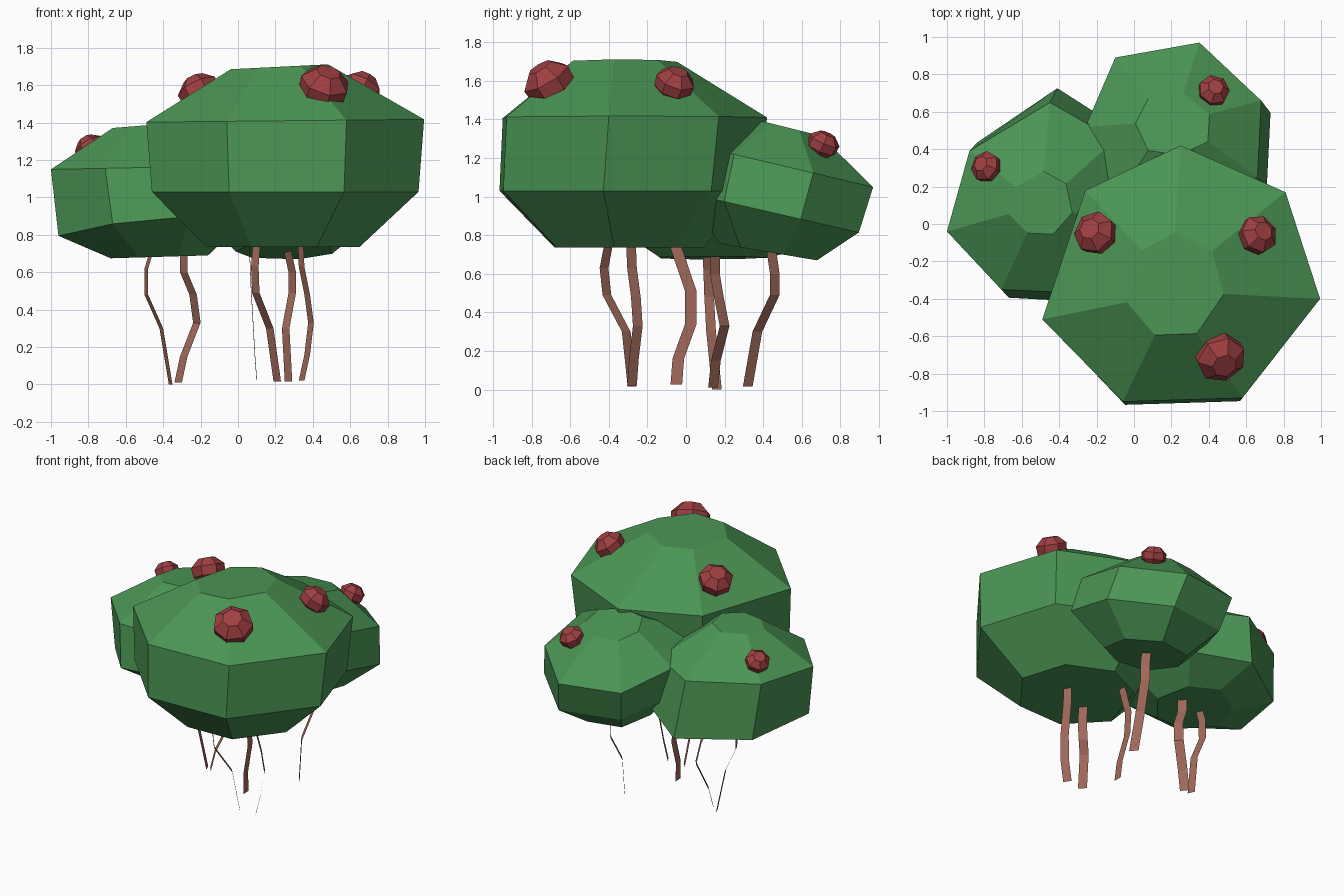
import bpy, bmesh, math
from mathutils import Vector


def material(name, rgb):
    m = bpy.data.materials.new(name)
    m.diffuse_color = (*rgb, 1)
    return m


GREEN = material("leaf_green", (0.07, 0.30, 0.09))
RED = material("berry_red", (0.35, 0.05, 0.055))
BROWN = material("bark_brown", (0.35, 0.14, 0.10))


def add_object(name, bm, mat):
    mesh = bpy.data.meshes.new(name)
    bm.to_mesh(mesh)
    bm.free()
    mesh.materials.append(mat)
    obj = bpy.data.objects.new(name, mesh)
    bpy.context.collection.objects.link(obj)
    return obj


def ring_solid(name, rings, mat):
    """Closed faceted solid through a stack of rings, bottom to top."""
    bm = bmesh.new()
    loops = [[bm.verts.new(p) for p in ring] for ring in rings]
    n = len(loops[0])
    for low, high in zip(loops, loops[1:]):
        for i in range(n):
            j = (i + 1) % n
            bm.faces.new((low[i], low[j], high[j], high[i]))
    bm.faces.new(loops[0][::-1])
    bm.faces.new(loops[-1])
    bmesh.ops.recalc_face_normals(bm, faces=bm.faces)
    return add_object(name, bm, mat)


def foliage(name, centre, corners, levels):
    """Each level: x scale, y scale, x shift, y shift, height, x slope, y slope."""
    cx, cy = centre
    rings = []
    for sx, sy, ox, oy, z, tx, ty in levels:
        ring = []
        for x, y in corners:
            dx, dy = (x - cx) * sx + ox, (y - cy) * sy + oy
            ring.append((cx + dx, cy + dy, z + tx * dx + ty * dy))
        rings.append(ring)
    ring_solid(name, rings, GREEN)


def berry(name, centre, normal, radius):
    rot = Vector(normal).to_track_quat('Z', 'Y')
    rings = []
    for h, s in ((-0.75, 0.5), (-0.3, 0.95), (0.25, 1.0), (0.72, 0.5)):
        ring = []
        for i in range(7):
            a = math.tau * i / 7
            p = Vector((s * math.cos(a), s * math.sin(a), h)) * radius
            ring.append(Vector(centre) + rot @ p)
        rings.append(ring)
    ring_solid(name, rings, RED)


def stem(name, path, width):
    """Flat ribbon; width is its x and y extent."""
    half = Vector((width[0] / 2, -width[1] / 2, 0))
    bm = bmesh.new()
    rows = [(bm.verts.new(Vector(p) - half), bm.verts.new(Vector(p) + half)) for p in path]
    for a, b in zip(rows, rows[1:]):
        bm.faces.new((a[0], a[1], b[1], b[0]))
    add_object(name, bm, BROWN)


# Foliage crowns
foliage("front_crown", (0.25, -0.29),
        [(-0.49, -0.51), (-0.06, -0.95), (0.58, -0.93), (0.995, -0.40),
         (0.81, 0.17), (0.25, 0.42), (-0.26, 0.18)],
        [(0.55, 0.56, -0.01, -0.02, 0.735, 0, 0),
         (0.96, 0.98, 0, -0.03, 1.03, 0, 0),
         (1, 1, 0, 0, 1.41, 0.01, 0),
         (0.35, 0.40, -0.03, -0.04, 1.70, 0.05, 0)])
foliage("left_crown", (-0.5, 0.1),
        [(-1.0, -0.04), (-0.71, -0.35), (-0.30, -0.37), (0.0, -0.02),
         (-0.10, 0.45), (-0.45, 0.65), (-0.88, 0.39)],
        [(0.52, 0.55, 0.08, 0.02, 0.68, 0.03, 0),
         (1.0, 1.12, 0.04, 0.01, 0.82, 0.09, -0.11),
         (1, 1, 0, 0, 1.16, 0.02, 0),
         (0.34, 0.33, 0, 0, 1.385, 0.08, 0)])
foliage("back_crown", (0.22, 0.50),
        [(-0.10, 0.89), (0.35, 0.97), (0.68, 0.66), (0.66, 0.25),
         (0.30, 0.05), (-0.10, 0.12), (-0.26, 0.52)],
        [(0.55, 0.55, 0.03, -0.08, 0.70, 0, -0.17),
         (1.0, 0.97, 0.05, -0.06, 0.905, 0, -0.23),
         (1, 1, 0, 0, 1.16, 0, -0.236),
         (0.42, 0.36, -0.01, 0.03, 1.365, 0, -0.25)])

# Berries
berry("front_berry", (0.46, -0.71, 1.59), (0.25, -0.5, 0.83), 0.135)
berry("middle_left_berry", (-0.205, -0.05, 1.565), (-0.4, 0.3, 0.87), 0.115)
berry("right_berry", (0.66, -0.06, 1.585), (0.45, 0.3, 0.84), 0.105)
berry("left_berry", (-0.79, 0.305, 1.265), (-0.5, 0.3, 0.81), 0.083)
berry("back_berry", (0.425, 0.71, 1.27), (0.2, 0.4, 0.9), 0.085)

# Ribbon stems
STEMS = [
    ([(-0.36, 0.16, 0), (-0.41, 0.13, 0.30), (-0.49, 0.12, 0.48), (-0.49, 0.115, 0.62),
      (-0.46, 0.11, 0.72)], (0.02, 0.05)),
    ([(-0.32, 0.14, 0.01), (-0.29, 0.155, 0.15), (-0.22, 0.20, 0.33), (-0.24, 0.17, 0.48),
      (-0.29, 0.15, 0.60), (-0.29, 0.15, 0.72)], (0.04, 0.05)),
    ([(0.10, -0.05, 0.025), (0.09, -0.04, 0.16), (0.08, 0.025, 0.34), (0.07, 0.025, 0.51),
      (0.06, -0.06, 0.76)], (0.003, 0.06)),
    ([(0.21, -0.28, 0.015), (0.17, -0.31, 0.30), (0.095, -0.41, 0.49), (0.09, -0.425, 0.63),
      (0.10, -0.40, 0.76)], (0.04, 0.045)),
    ([(0.27, 0.32, 0.015), (0.255, 0.37, 0.30), (0.29, 0.46, 0.49), (0.29, 0.46, 0.60),
      (0.26, 0.44, 0.74)], (0.04, 0.05)),
    ([(0.34, -0.28, 0.02), (0.37, -0.27, 0.16), (0.39, -0.25, 0.33), (0.37, -0.26, 0.48),
      (0.34, -0.28, 0.63), (0.335, -0.285, 0.76)], (0.03, 0.05)),
]
for i, (path, width) in enumerate(STEMS):
    stem(f"stem_{i + 1}", path, width)
